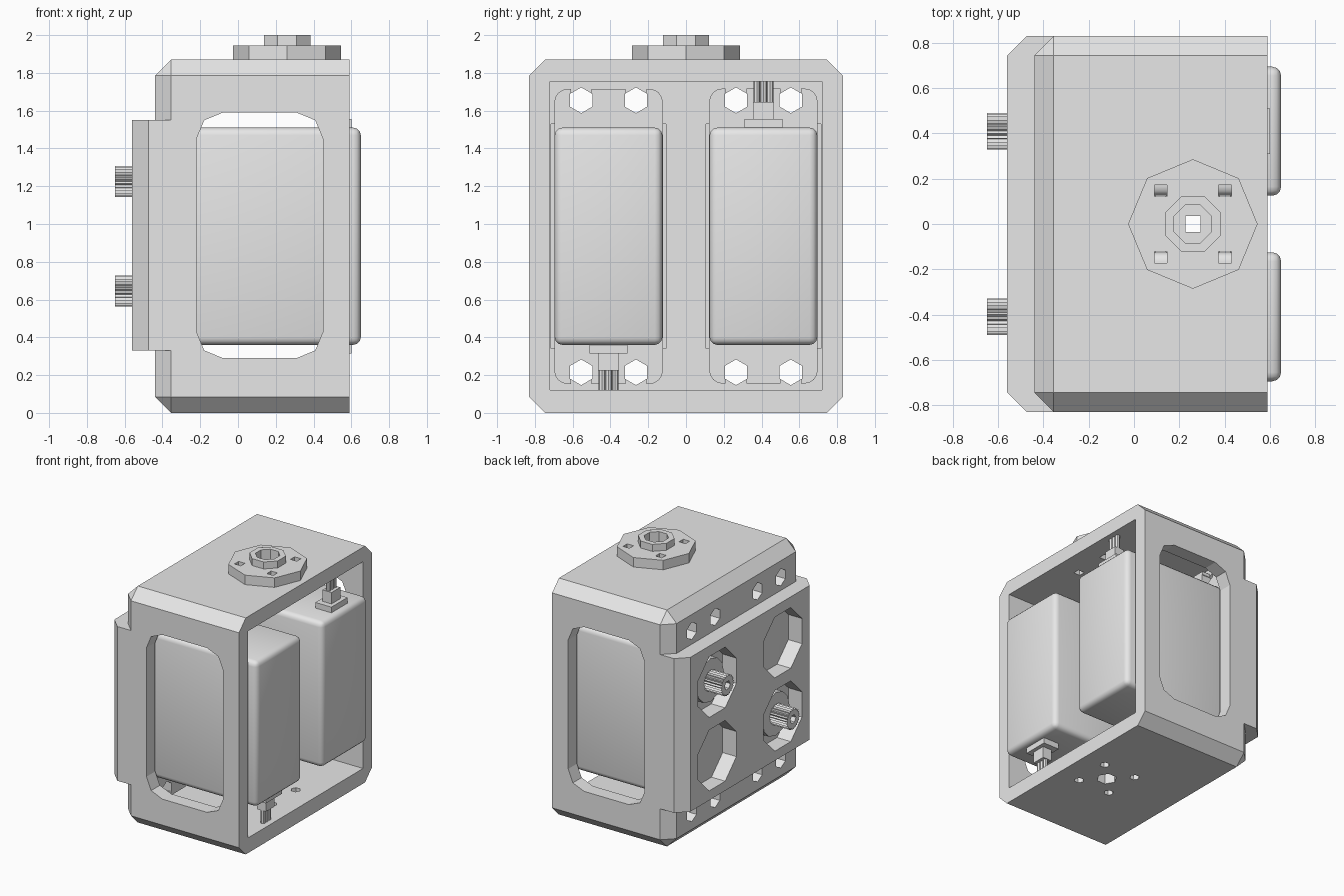
import bpy
import bmesh
from math import pi, sin, cos, radians
from mathutils import Matrix

if "Cube" in bpy.data.objects:
    bpy.data.objects.remove(bpy.data.objects["Cube"], do_unlink=True)

grey = bpy.data.materials.new("plain_grey")
grey.use_nodes = True
grey.diffuse_color = (0.8, 0.8, 0.8, 1)
grey.node_tree.nodes["Principled BSDF"].inputs["Base Color"].default_value = (0.8, 0.8, 0.8, 1)

MID = 0.935      # mid height of the frame
ROW = 0.41       # distance of each servo from the centre
HUB = 0.26       # x of the horn axis


def ngon(n, r, u=0, v=0, turn=0.0):
    return [(u + r * cos(turn + 2 * pi * i / n), v + r * sin(turn + 2 * pi * i / n)) for i in range(n)]


def rect(u0, u1, v0, v1, r=0, seg=1):
    """Rectangle, with rounded corners when r is given."""
    if not r:
        return [(u0, v0), (u1, v0), (u1, v1), (u0, v1)]
    pts = []
    for k, (u, v) in enumerate([(u1 - r, v1 - r), (u0 + r, v1 - r), (u0 + r, v0 + r), (u1 - r, v0 + r)]):
        for i in range(seg + 1):
            a = pi / 2 * (k + i / seg)
            pts.append((u + r * cos(a), v + r * sin(a)))
    return pts


def slab(name, pts, axis, lo, hi, bevel=0, seg=1, keep=None):
    """Extrude a profile along an axis; optionally bevel the edges chosen by keep."""
    place = {"x": lambda u, v, w: (w, u, v),
             "y": lambda u, v, w: (u, w, v),
             "z": lambda u, v, w: (u, v, w)}[axis]
    bm = bmesh.new()
    a = [bm.verts.new(place(u, v, lo)) for u, v in pts]
    b = [bm.verts.new(place(u, v, hi)) for u, v in pts]
    bm.faces.new(a)
    bm.faces.new(b)
    for i in range(len(pts)):
        j = (i + 1) % len(pts)
        bm.faces.new((a[i], a[j], b[j], b[i]))
    bmesh.ops.recalc_face_normals(bm, faces=bm.faces)
    if bevel:
        edges = [e for e in bm.edges if keep is None or keep(e)]
        bmesh.ops.bevel(bm, geom=edges, offset=bevel, segments=seg, profile=0.5, affect="EDGES")
    mesh = bpy.data.meshes.new(name)
    bm.to_mesh(mesh)
    bm.free()
    mesh.materials.append(grey)
    obj = bpy.data.objects.new(name, mesh)
    bpy.context.scene.collection.objects.link(obj)
    return obj


def combine(obj, other, operation="DIFFERENCE"):
    mod = obj.modifiers.new("cut", "BOOLEAN")
    mod.operation = operation
    mod.solver = "EXACT"
    mod.object = other
    bpy.context.view_layer.objects.active = obj
    bpy.ops.object.modifier_apply(modifier=mod.name)
    bpy.data.objects.remove(other, do_unlink=True)


def cut(obj, pts, axis, lo, hi):
    combine(obj, slab("cutter", pts, axis, lo, hi))


# Frame: chamfered box open on one side, with a raised band behind
frame = slab("frame", rect(-0.83, 0.83, 0, 1.87), "x", -0.44, 0.59, bevel=0.085,
             keep=lambda e: min(v.co.x for v in e.verts) < 0)
band = [(-0.2, -0.83), (-0.475, -0.83), (-0.56, -0.745), (-0.56, 0.745), (-0.475, 0.83), (-0.2, 0.83)]
combine(frame, slab("band", band, "z", 0.33, 1.55), "UNION")
cut(frame, rect(-0.72, 0.72, 0.12, 1.755), "x", -0.30, 0.8)

# Side windows
cut(frame, rect(-0.22, 0.45, 0.29, 1.59, 0.14, 2), "y", -1, 1)

# Servo pockets, shaft openings and mounting holes
for side in (-1, 1):
    y = side * ROW
    cut(frame, rect(y - 0.305, y + 0.305, 0.34, 1.53), "x", -0.44, -0.2)
    for up in (-1, 1):
        cut(frame, ngon(8, 0.26, y, MID + up * 0.29, pi / 8), "x", -0.7, -0.4)
        for step in (-0.145, 0.145):
            cut(frame, ngon(6, 0.068, y + step, MID + up * 0.72, pi / 2), "x", -0.7, -0.2)

# Horn and bearing holes in the top and bottom walls
corners = [(HUB + i * 0.142, j * 0.147) for i in (-1, 1) for j in (-1, 1)]
cut(frame, ngon(6, 0.075, HUB, 0), "z", -0.1, 0.3)
cut(frame, rect(HUB - 0.033, HUB + 0.033, -0.035, 0.035), "z", 1.6, 2)
for u, v in corners:
    cut(frame, ngon(6, 0.036, u, v), "z", -0.1, 0.3)
    cut(frame, rect(u - 0.028, u + 0.028, v - 0.026, v + 0.026), "z", 1.6, 2)

# Output horn on top, with a raised hub
horn = slab("output_horn", ngon(8, 0.286, HUB, 0), "z", 1.87, 1.945)
for u, v in corners:
    cut(horn, rect(u - 0.028, u + 0.028, v - 0.026, v + 0.026), "z", 1.8, 2.1)
hub = slab("horn_hub", ngon(8, 0.133, HUB, 0, pi / 8), "z", 1.945, 2.0)
for part in (horn, hub):
    cut(part, ngon(8, 0.09, HUB, 0, pi / 8), "z", 1.90, 2.1)
cut(horn, rect(HUB - 0.033, HUB + 0.033, -0.035, 0.035), "z", 1.8, 2.1)

# Servo: rounded case, slotted ears, boss, splined shaft and cable
case = slab("servo_case", rect(ROW - 0.285, ROW + 0.285, 0.36, 1.51), "x", -0.44, 0.65, bevel=0.04, seg=3)
ears = slab("servo_ears", rect(ROW - 0.287, ROW + 0.287, 0.155, 1.717, 0.07, 4), "x", -0.30, -0.235)
for up in (-1, 1):
    for step in (-0.145, 0.145):
        y, z = ROW + step, MID + up * 0.72
        cut(ears, ngon(6, 0.068, y, z, pi / 2), "x", -0.5, 0)
        cut(ears, rect(y - 0.055, y + 0.055, min(z, z + up * 0.2), max(z, z + up * 0.2)), "x", -0.5, 0)
shaft_z = MID + 0.29
boss = slab("servo_boss", ngon(12, 0.17, ROW, shaft_z), "x", -0.50, -0.42)
teeth = [(ROW + r * cos(a), shaft_z + r * sin(a))
         for a, r in ((pi * i / 24, 0.082 if i % 2 else 0.07) for i in range(48))]
shaft = slab("servo_shaft", teeth, "x", -0.65, -0.48)
cut(shaft, ngon(6, 0.035, ROW, shaft_z), "x", -0.7, -0.57)
servo = [case, ears, boss, shaft,
         slab("cable_boot", rect(0.46, 0.60, ROW - 0.10, ROW + 0.10), "z", 1.50, 1.555),
         slab("cable_neck", rect(0.49, 0.57, ROW - 0.055, ROW + 0.055), "z", 1.555, 1.645)]
for i in (-1, 0, 1):
    servo.append(slab("cable_wire", ngon(8, 0.018, 0.53, ROW + i * 0.035), "z", 1.645, 1.755))

# Second servo, turned upside down
turn = Matrix.Translation((0, 0, MID)) @ Matrix.Rotation(pi, 4, "X") @ Matrix.Translation((0, 0, -MID))
for part in servo:
    twin = part.copy()
    twin.data = part.data.copy()
    twin.data.transform(turn)
    twin.name = "front_" + part.name
    part.name = "back_" + part.name
    bpy.context.scene.collection.objects.link(twin)
    if part is case:
        for o in bpy.context.selected_objects:
            o.select_set(False)
        for o in (part, twin):
            o.select_set(True)
        bpy.context.view_layer.objects.active = part
        bpy.ops.object.shade_smooth_by_angle(angle=radians(40))
